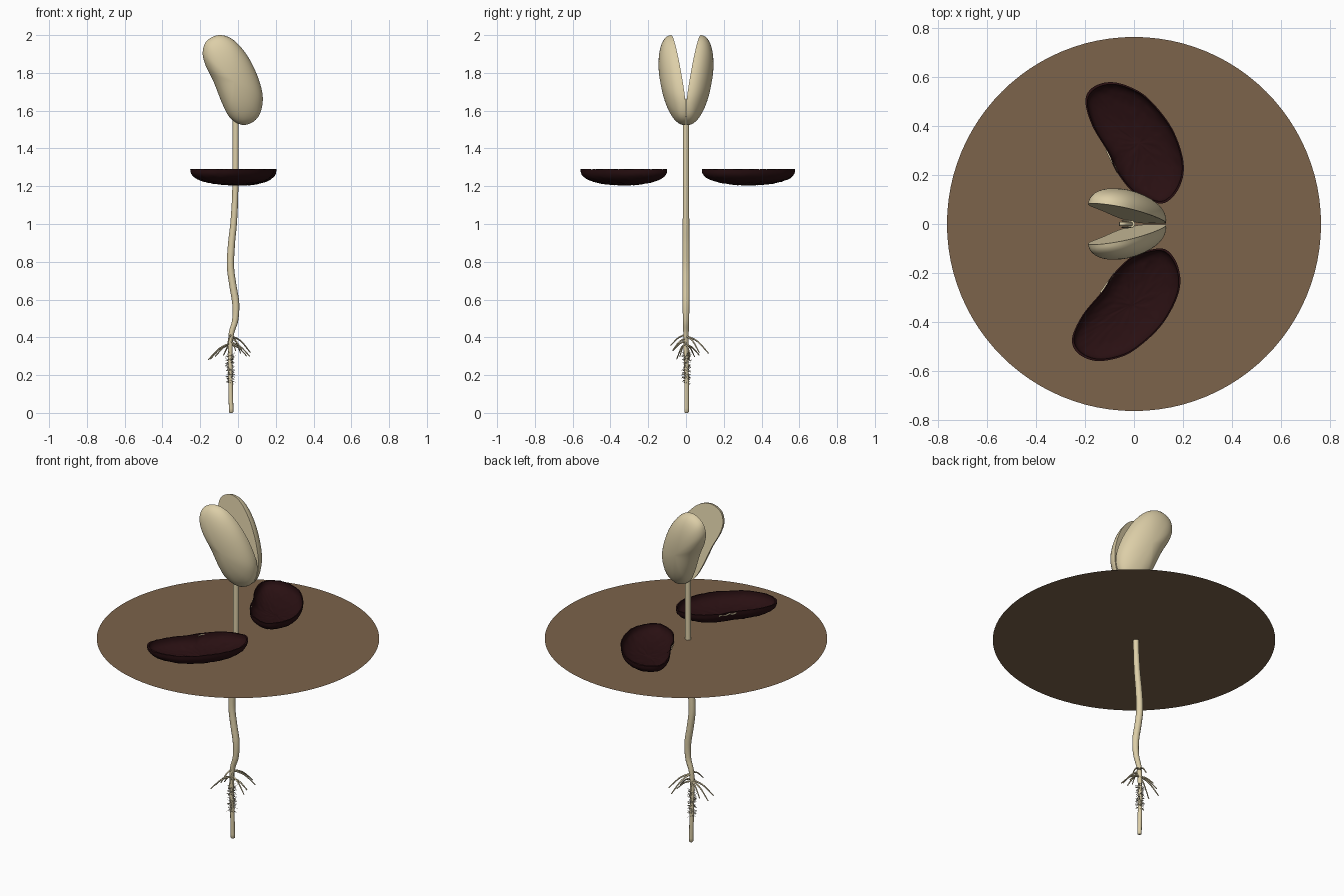
import bpy, bmesh, math, random
from mathutils import Vector, Matrix, noise

random.seed(4)
cube = bpy.data.objects.get("Cube")
if cube:
    bpy.data.objects.remove(cube, do_unlink=True)


def material(name, rgb):
    m = bpy.data.materials.new(name)
    m.use_nodes = True
    m.diffuse_color = (*rgb, 1)
    m.node_tree.nodes["Principled BSDF"].inputs["Base Color"].default_value = (*rgb, 1)
    return m


CREAM = material("pale cream", (0.72, 0.62, 0.39))
SOIL = material("soil brown", (0.2, 0.125, 0.07))
HUSK = material("dark maroon", (0.022, 0.005, 0.006))
HAIR = material("hair cream", (0.55, 0.5, 0.38))


def add_object(name, mesh, mat, angle=40):
    mesh.materials.clear()
    mesh.materials.append(mat)
    obj = bpy.data.objects.new(name, mesh)
    bpy.context.collection.objects.link(obj)
    bpy.ops.object.select_all(action="DESELECT")
    obj.select_set(True)
    bpy.context.view_layer.objects.active = obj
    bpy.ops.object.shade_smooth_by_angle(angle=math.radians(angle))
    return obj


def spline(points, steps, closed=False):
    """Smooth curve through the given points."""
    pts = [Vector(p) for p in points]
    n = len(pts)
    pick = (lambda i: pts[i % n]) if closed else (lambda i: pts[min(max(i, 0), n - 1)])
    out = []
    for i in range(n if closed else n - 1):
        a, b, c, d = (pick(i + k) for k in (-1, 0, 1, 2))
        for s in range(steps):
            t = s / steps
            out.append(0.5 * (2 * b + (c - a) * t + (2 * a - 5 * b + 4 * c - d) * t * t
                              + (3 * b - a - 3 * c + d) * t ** 3))
    if not closed:
        out.append(pts[-1])
    return out


def tubes(name, paths, mat, sides=2):
    """Tubes along lists of (point, radius), joined in one mesh."""
    curve = bpy.data.curves.new(name, "CURVE")
    curve.dimensions = "3D"
    curve.bevel_depth = 1
    curve.bevel_resolution = sides
    curve.use_fill_caps = True
    for path in paths:
        sp = curve.splines.new("POLY")
        sp.points.add(len(path) - 1)
        for p, (co, r) in zip(sp.points, path):
            p.co = (*co, 1)
            p.radius = r
    temp = bpy.data.objects.new("temp", curve)
    mesh = bpy.data.meshes.new_from_object(temp)
    bpy.data.objects.remove(temp)
    return add_object(name, mesh, mat, 60)


def loft(name, outline, centre, profile, place, mat):
    """Stack scaled copies of an outline by (scale, height), closed at both ends."""
    bm = bmesh.new()
    rings = [[bm.verts.new(place(centre + (p - centre) * s, h)) for p in outline]
             for s, h in profile]
    n = len(outline)
    for lo, hi in zip(rings, rings[1:]):
        for i in range(n):
            j = (i + 1) % n
            bm.faces.new((lo[i], lo[j], hi[j], hi[i]))
    bm.faces.new(rings[0])
    bm.faces.new(rings[-1])
    bmesh.ops.recalc_face_normals(bm, faces=bm.faces)
    mesh = bpy.data.meshes.new(name)
    bm.to_mesh(mesh)
    bm.free()
    return add_object(name, mesh, mat)


def dome(height, rings, power):
    """Profile from the pole to the rim."""
    steps = [math.pi / 2 * (k + 0.2) / (rings + 0.2) for k in range(rings + 1)]
    return [(math.sin(t), height * max(math.cos(t), 0) ** power) for t in steps]


# Soil surface: a thin round sheet
bm = bmesh.new()
bmesh.ops.create_circle(bm, cap_ends=True, segments=96, radius=0.762,
                        matrix=Matrix.Translation((0, 0, 1.2)))
sheet = bpy.data.meshes.new("soil_surface")
bm.to_mesh(sheet)
bm.free()
add_object("soil_surface", sheet, SOIL)

# Stem and main root
stem_pts = [(-.036, .003, .005), (-.04, .003, .18), (-.042, 0, .32), (-.035, 0, .42),
            (-.015, 0, .49), (-.012, 0, .58), (-.028, 0, .68), (-.04, 0, .78),
            (-.034, 0, .9), (-.022, 0, 1.02), (-.014, 0, 1.2), (-.012, 0, 1.57)]
stem_path = []
for p in spline(stem_pts, 6):
    z = p.z
    r = 0.012 if z < 0.34 else 0.012 + 0.007 * min(1, (z - 0.34) / 0.25)
    r -= 0.003 * min(1, max(0, z - 0.85) / 0.3)
    stem_path.append((p, r))
stem_path.insert(0, (Vector((-.036, .003, 0)), 0.007))
tubes("stem_and_main_root", [stem_path], CREAM, 4)

# Side roots arching out and down
roots = []
for k in range(11):
    a = k * 2.4 + 0.25
    reach = random.uniform(0.07, 0.135)
    start = Vector((-.037, 0, random.uniform(.355, .42)))
    out = Vector((math.cos(a), math.sin(a), 0))
    drop = Vector((0, 0, -0.085 * reach / 0.12))
    pts = spline([start, start + out * reach * .5 + drop * .3, start + out * reach + drop], 5)
    roots.append([(p, 0.0055 - 0.003 * i / len(pts)) for i, p in enumerate(pts)])
tubes("side_roots", roots, CREAM, 1)

# Fine root hairs
hairs = []
for k in range(230):
    z = random.uniform(.16, .31)
    a = random.uniform(0, math.tau)
    out = Vector((math.cos(a), math.sin(a), random.uniform(-.6, .6)))
    base = Vector((-.041, .002, z))
    size = random.uniform(.016, .03)
    bend = Vector((random.uniform(-.004, .004), random.uniform(-.004, .004), 0))
    hairs.append([(base + out * .009, .0011), (base + out * size * .7 + bend, .001),
                  (base + out * size, .0005)])
tubes("root_hairs", hairs, HAIR, 0)

# Two seed halves, hinged along their lower right edge and opening in a V
bean = [(-.187, 1.91), (-.165, 1.97), (-.1, 2), (-.025, 1.975), (.05, 1.89), (.108, 1.77),
        (.131, 1.66), (.105, 1.565), (.035, 1.524), (-.035, 1.555), (-.08, 1.63),
        (-.13, 1.755), (-.172, 1.84)]
bean_outline = spline(bean, 5, True)
hinge, across = Vector((.03, 1.525)), Vector((-.78, .62))


def seed_half(side):
    def place(p, h):
        d = max((p - hinge).dot(across), 0)
        q = p - across * h * 0.15
        return (q.x, side * (0.003 + 0.19 * d + h), q.y)
    return place


for name, side in (("front_seed_half", -1), ("back_seed_half", 1)):
    loft(name, bean_outline, Vector((-.03, 1.76)), dome(.095, 14, .9), seed_half(side), CREAM)

# Young shoot tucked between the halves
shoot = spline([(-.012, 0, 1.55), (-.02, 0, 1.61), (-.04, 0, 1.65), (-.06, 0, 1.655)], 5)
tubes("shoot", [[(p, .009) for p in shoot]], CREAM, 3)
for name, side in (("shoot_leaf_front", -1), ("shoot_leaf_back", 1)):
    leaf = spline([(-.035, 1.64), (-.055, 1.67), (-.045, 1.7), (-.01, 1.69), (-.01, 1.66)], 4, True)
    loft(name, leaf, Vector((-.03, 1.67)), [(.1, .006), (.7, .004), (1, 0), (.7, -.001)],
         lambda p, h: (p.x, side * (.012 + h), p.y), CREAM)

# Shed husks: wrinkled kidney-shaped bowls lying on the soil
kidney = [(-.1, .578), (-.17, .555), (-.198, .5), (-.17, .4), (-.105, .29), (-.075, .22),
          (-.015, .14), (.05, .1), (.125, .086), (.185, .15), (.202, .25), (.155, .39),
          (.06, .51), (-.02, .56)]
husk_outline = spline(kidney, 7, True)
husk_centre = Vector((.02, .33))
outer = dome(.085, 14, .75)
inner = [(s * .965, h * .87) for s, h in reversed(outer)]


def husk_place(side, turn):
    rot = Matrix.Rotation(turn, 2)

    def place(p, h, wrinkle=0.004):
        q = rot @ (p - husk_centre) + husk_centre
        w = noise.noise(Vector((p.x * 45, p.y * 80, h * 60))) * wrinkle
        return (q.x - .03 * (side < 0), side * q.y, min(1.29 - h + w, 1.291))
    return place


for name, side, turn in (("back_husk", 1, 0), ("front_husk", -1, math.radians(9))):
    place = husk_place(side, turn)
    loft(name, husk_outline, husk_centre, outer + inner, place, HUSK)
    # Pale scar along the hollow edge
    scar = [(Vector(place(Vector((-.112 + .009 * k, .3 - .018 * k)), .008 + .006 * (k % 2), 0)),
             .004) for k in range(6)]
    tubes(name + "_scar", [scar], CREAM, 1)
